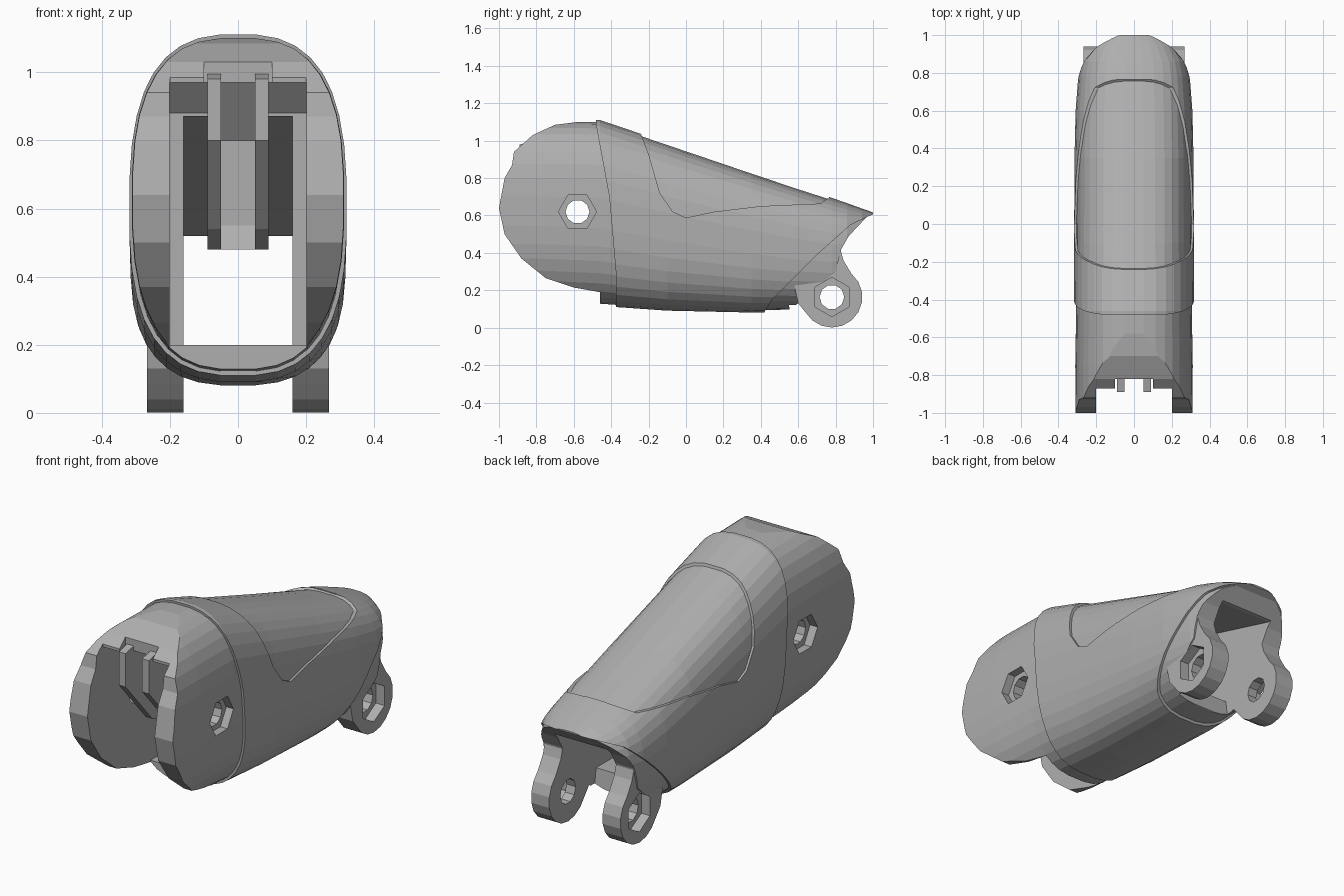
import bpy, bmesh, math

if "Cube" in bpy.data.objects:
    bpy.data.objects.remove(bpy.data.objects["Cube"])

GREY = bpy.data.materials.new("dark_grey")
GREY.diffuse_color = (.43, .43, .43, 1)
GREY.use_nodes = True
GREY.node_tree.nodes["Principled BSDF"].inputs["Base Color"].default_value = GREY.diffuse_color

def make(name, verts, faces):
    me = bpy.data.meshes.new(name)
    me.from_pydata(verts, [], faces)
    bm = bmesh.new()
    bm.from_mesh(me)
    bmesh.ops.recalc_face_normals(bm, faces=bm.faces)
    bm.to_mesh(me)
    bm.free()
    me.materials.append(GREY)
    ob = bpy.data.objects.new(name, me)
    bpy.context.collection.objects.link(ob)
    return ob

def prism(name, prof, x0, x1):
    """Side profile (y, z) extruded along x."""
    n = len(prof)
    v = [(x, y, z) for x in (x0, x1) for y, z in prof]
    f = [tuple(range(n)), tuple(range(n, 2 * n))]
    f += [(i, (i + 1) % n, n + (i + 1) % n, n + i) for i in range(n)]
    return make(name, v, f)

def ngon(cy, cz, r, n, a0=0.0):
    return [(cy + r * math.cos(a0 + 2 * math.pi * i / n),
             cz + r * math.sin(a0 + 2 * math.pi * i / n)) for i in range(n)]

def loft(name, stations, inset=0.0, n=36, p=2.7):
    """Rounded sections (y, bottom, top, half width) skinned along y."""
    v, f = [], []
    for y, zb, zt, w in stations:
        zc, h, w = (zb + zt) / 2, (zt - zb) / 2 - inset, w - inset
        for i in range(n):
            a = 2 * math.pi * (i + 0.5) / n
            c, s = math.cos(a), math.sin(a)
            v.append((w * math.copysign(abs(c) ** (2 / p), c), y,
                      zc + h * math.copysign(abs(s) ** (2 / p), s)))
    m = len(stations)
    for k in range(m - 1):
        for i in range(n):
            j = (i + 1) % n
            f.append((k * n + i, k * n + j, (k + 1) * n + j, (k + 1) * n + i))
    f += [tuple(range(n)), tuple(range((m - 1) * n, m * n))]
    return make(name, v, f)

def boolean(ob, other, op):
    mod = ob.modifiers.new("cut", 'BOOLEAN')
    mod.operation, mod.object, mod.solver = op, other, 'EXACT'
    bpy.context.view_layer.objects.active = ob
    bpy.ops.object.modifier_apply(modifier=mod.name)
    bpy.data.objects.remove(other)

STATIONS = [(-1.05, .14, 1.11, .322), (-.75, .13, 1.115, .324), (-.46, .115, 1.112, .32),
            (-.1, .09, .99, .318), (.35, .08, .837, .316), (.6, .085, .753, .31),
            (.78, .1, .695, .296), (.86, .15, .667, .28), (.94, .22, .638, .235),
            (1.02, .3, .61, .13)]

# core: knuckle disc at the front, recessed panel, rear end
body = loft("finger_segment_body", STATIONS, 0.012)
core_profile = [(-.46, 0), (-.46, .19), (-.6, .215), (-.75, .265), (-.88, .37), (-.97, .5),
                (-1, .64), (-.97, .8), (-.93, .87), (-.92, .94), (-.82, 1.03), (-.7, 1.085),
                (-.58, 1.1), (-.47, 1.13), (.985, .8), (.985, .612), (.87, .49), (.83, .42),
                (.8, .3), (.6, .13), (.54, .09), (.4, 0)]
boolean(body, prism("core_cut", core_profile, -.5, .5), 'INTERSECT')

# raised sleeve, with the top panel left open
sleeve = loft("sleeve", STATIONS)
sleeve_profile = [(-.49, 1.2), (-.48, 1.08), (-.41, .7), (-.375, .3), (-.372, .02), (.38, .02),
                  (.46, .15), (.7, .39), (.88, .55), (1.0, .607), (1.01, .8), (.77, .8),
                  (.765, .695), (.72, .664), (.4, .65), (.15, .62), (0, .588), (-.07, .62),
                  (-.14, .72), (-.2, .93), (-.25, 1.06), (-.25, 1.2)]
boolean(sleeve, prism("sleeve_cut", sleeve_profile, -.5, .5), 'INTERSECT')
boolean(body, sleeve, 'UNION')

# rear hinge lugs
lug = [(.78 + .163 * math.cos(math.radians(a)), .164 + .163 * math.sin(math.radians(a)))
       for a in range(-150, 51, 20)]
lug += [(.842, .36), (.825, .42), (.845, .47), (.72, .42), (.58, .22), (.6, .13)]
for s in (-1, 1):
    boolean(body, prism("lug", lug, s * .1, s * .267), 'UNION')

# slot between the front plates, edge notch, and tunnel to the rear
slot = [(-1.2, -.1), (-.461, -.1), (-.461, .2), (-.38, .2), (-.38, .88), (-.46, .97),
        (-1.2, .97)]
notch = [(-1.2, .9), (-.82, .9), (-.82, 1.2), (-1.2, 1.2)]
edge = [(-1.2, .9), (-.87, .9), (-.87, 1.2), (-1.2, 1.2)]
tunnel = [(-.45, .2), (-.45, .87), (-.375, .87), (.88, .52), (1.2, .52), (1.2, -.1),
          (.58, -.1), (.54, .2)]
for prof, w in ((slot, .201), (notch, .1), (edge, .2), (tunnel, .16)):
    boolean(body, prism("cavity", prof, -w, w), 'DIFFERENCE')

# twin ribs and cross block hanging inside the slot
rib = [(-.89, .98), (-.8, 1.0), (-.25, .96), (-.25, .48), (-.52, .48), (-.66, .54),
       (-.89, .8)]
block = [(-.5, .48), (-.46, .55), (-.46, .8), (-.6, .99), (-.26, .95), (-.26, .48)]
ribs = [prism("inner_rib_" + side, rib, s * .05, s * .09)
        for s, side in ((-1, "left"), (1, "right"))]
prism("rib_cross_block", block, -.05, .05)

# pin holes with hexagonal recesses on both sides
for y, z, r, hexr, depth, a0 in ((-.58, .62, .064, .102, .265, 0),
                                 (.78, .164, .066, .105, .215, math.pi / 6)):
    for ob in [body] + ribs:
        boolean(ob, prism("pin", ngon(y, z, r, 10), -.6, .6), 'DIFFERENCE')
    for s in (-1, 1):
        boolean(body, prism("hex", ngon(y, z, hexr, 6, a0), s * depth, s * .6), 'DIFFERENCE')
